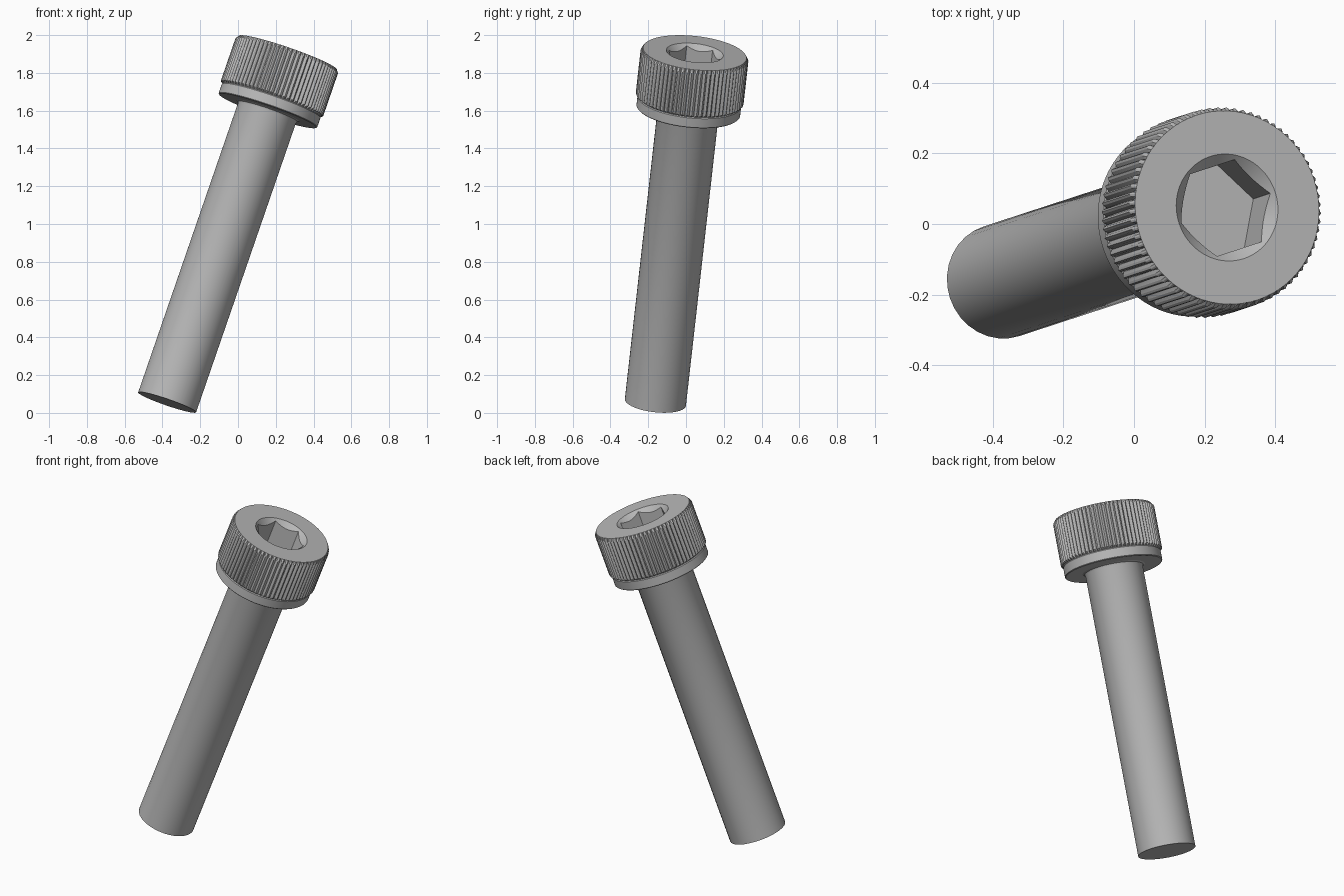
import bpy
import bmesh
from math import cos, sin, pi, radians
from mathutils import Matrix

cube = bpy.data.objects.get("Cube")
if cube:
    bpy.data.objects.remove(cube)

LENGTH = 1.968       # tip to top of head, along the screw axis
HEAD = 0.326
SHAFT_R = 0.163
KNURL_R, GROOVE_R, FLANGE_R = 0.287, 0.272, 0.276
RIM_R, HEX_R, SOCKET_DEPTH = 0.152, 0.141, 0.16
TEETH, STEPS = 72, 4
TOOTH = (1.0, 0.75, 0.0, 0.75)

# the whole screw leans towards +x and a little towards +y
pose = (Matrix.Translation((-0.375, -0.162, 0.056))
        @ Matrix.Rotation(radians(18.1), 4, "Z")
        @ Matrix.Rotation(radians(19.95), 4, "Y"))

steel = bpy.data.materials.new("grey steel")
steel.use_nodes = True
colour = (0.48, 0.48, 0.48, 1)
steel.diffuse_color = colour
steel.node_tree.nodes["Principled BSDF"].inputs["Base Color"].default_value = colour


def turned(name, count, rings):
    """Closed body from rings; each ring maps (index, angle) to (radius, z)."""
    bm = bmesh.new()
    loops = []
    for ring in rings:
        loop = []
        for i in range(count):
            a = 2 * pi * i / count
            r, z = ring(i, a)
            loop.append(bm.verts.new((r * cos(a), r * sin(a), z)))
        loops.append(loop)
    for low, high in zip(loops, loops[1:]):
        for i in range(count):
            j = (i + 1) % count
            bm.faces.new((low[i], low[j], high[j], high[i]))
    bm.faces.new(loops[0])
    bm.faces.new(loops[-1])
    bmesh.ops.recalc_face_normals(bm, faces=bm.faces)
    mesh = bpy.data.meshes.new(name)
    bm.to_mesh(mesh)
    bm.free()
    mesh.materials.append(steel)
    obj = bpy.data.objects.new(name, mesh)
    bpy.context.collection.objects.link(obj)
    obj.matrix_world = pose
    bpy.ops.object.select_all(action="DESELECT")
    obj.select_set(True)
    bpy.context.view_layer.objects.active = obj
    bpy.ops.object.shade_smooth_by_angle(angle=radians(30))
    return obj


def circle(r, z):
    return lambda i, a: (r, z)


def knurl(z):
    return lambda i, a: (GROOVE_R + (KNURL_R - GROOVE_R) * TOOTH[i % STEPS], z)


def hex_radius(a):
    return HEX_R * cos(pi / 6) / cos(a % (pi / 3) - pi / 6)


# shaft, with a small fillet under the head
base = LENGTH - HEAD
turned("shaft", 32, [
    circle(SHAFT_R, 0),
    circle(SHAFT_R, base - 0.015),
    circle(SHAFT_R + 0.004, base - 0.005),
    circle(SHAFT_R + 0.014, base),
    circle(SHAFT_R, base + 0.02),
])

# head: flange, knurled band, chamfered rim, countersunk hexagonal socket
turned("socket_head", TEETH * STEPS, [
    circle(FLANGE_R - 0.004, base),
    circle(FLANGE_R, base + 0.004),
    circle(FLANGE_R, base + 0.055),
    circle(GROOVE_R, base + 0.06),
    knurl(base + 0.07),
    knurl(LENGTH - 0.017),
    circle(GROOVE_R + 0.003, LENGTH),
    circle(RIM_R, LENGTH),
    lambda i, a: (hex_radius(a), LENGTH - (RIM_R - hex_radius(a))),
    lambda i, a: (hex_radius(a), LENGTH - SOCKET_DEPTH),
])
